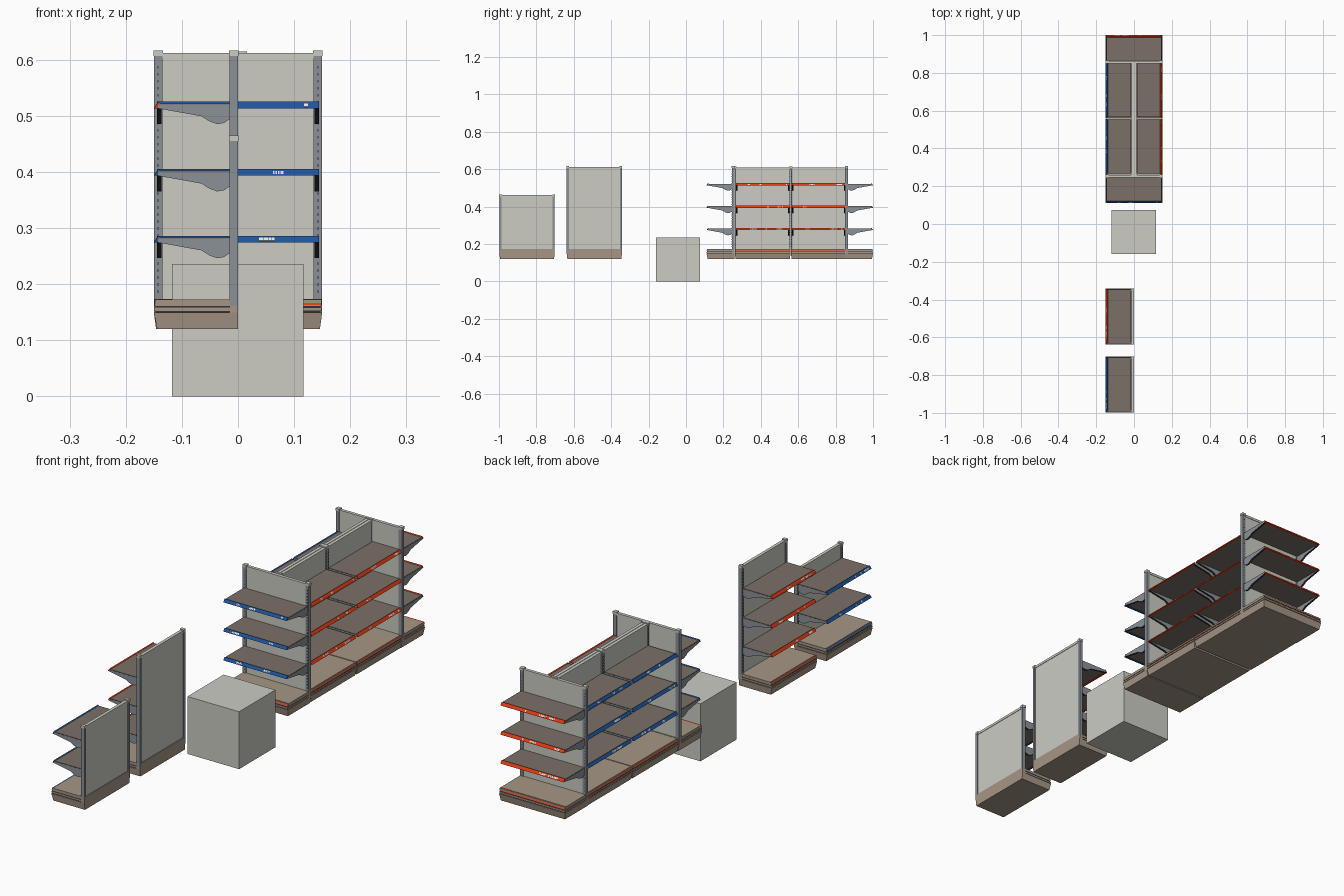
import bpy, bmesh, math, random
from mathutils import Matrix, Vector

if "Cube" in bpy.data.objects:
    bpy.data.objects.remove(bpy.data.objects["Cube"])

random.seed(4)


def material(name, r, g, b):
    lin = [(c / 255 / 12.92) if c < 10 else ((c / 255 + 0.055) / 1.055) ** 2.4 for c in (r, g, b)]
    m = bpy.data.materials.new(name)
    m.diffuse_color = (*lin, 1)
    m.use_nodes = True
    m.node_tree.nodes["Principled BSDF"].inputs["Base Color"].default_value = m.diffuse_color
    return m


PANEL = material("light_grey_panel", 204, 204, 196)
POST = material("blue_grey_metal", 139, 145, 151)
SHELF = material("brown_grey_shelf", 122, 112, 103)
TAN = material("tan_base", 166, 150, 134)
DARK = material("dark_metal", 50, 50, 50)
RED = material("red_strip", 226, 58, 20)
BLUE = material("blue_strip", 30, 84, 156)
WHITE = material("white_tag", 235, 235, 230)


class Part:
    """Collects boxes and prisms of one part into one object."""

    def __init__(self, name, *mats):
        self.name, self.mats, self.bm = name, mats, bmesh.new()

    def box(self, x0, x1, y0, y1, z0, z1):
        self.prism([(y0, z0), (y1, z0), (y1, z1), (y0, z1)], x0, x1)

    def prism(self, profile, x0, x1, side=0):
        # (y, z) profile extruded along x; caps use slot 0, rim uses slot "side"
        a = [self.bm.verts.new((x0, y, z)) for y, z in profile]
        b = [self.bm.verts.new((x1, y, z)) for y, z in profile]
        self.bm.faces.new(a)
        self.bm.faces.new(b[::-1])
        n = len(a)
        for i in range(n):
            j = (i + 1) % n
            self.bm.faces.new((a[j], a[i], b[i], b[j])).material_index = side

    def finish(self, matrix=Matrix()):
        bmesh.ops.recalc_face_normals(self.bm, faces=self.bm.faces)
        me = bpy.data.meshes.new(self.name)
        self.bm.to_mesh(me)
        self.bm.free()
        for m in self.mats:
            me.materials.append(m)
        ob = bpy.data.objects.new(self.name, me)
        ob.matrix_world = matrix
        bpy.context.collection.objects.link(ob)


D, T = 0.135, 0.015           # shelf depth, back thickness
Z0, ZB = 0.12, 0.172          # underside and top of base


def bay(name, x, y, angle, w, top, heights, strip_mat, base_mat, pw):
    """One shelf bay: local x is width, local +y points out from the back panel."""
    mtx = Matrix.Translation((x, y, 0)) @ Matrix.Rotation(angle, 4, 'Z')
    h = w / 2

    # back panel with top rail
    p = Part(name + "_back_panel", PANEL)
    p.box(-h + pw, h - pw, -0.012, -0.003, ZB, top - 0.012)
    p.box(-h + pw, h - pw, -0.014, -0.001, top - 0.014, top - 0.004)
    p.finish(mtx)

    # uprights, caps and slots
    posts = Part(name + "_posts", POST)
    caps = Part(name + "_post_caps", PANEL)
    slots = Part(name + "_post_slots", DARK)
    for s in (-1, 1):
        a, b = sorted((s * h, s * (h - pw)))
        posts.box(a, b, -T, 0, ZB - 0.01, top - 0.008)
        caps.box(a - 0.001, b + 0.001, -T - 0.001, 0.001, top - 0.01, top)
        c, z = (a + b) / 2, ZB + 0.012
        while z < top - 0.02:
            slots.box(c - 0.001, c + 0.001, -0.001, 0.0004, z, z + 0.005)
            z += 0.0125
    for part in (posts, caps, slots):
        part.finish(mtx)

    # tapered plinth
    p = Part(name + "_plinth", TAN)
    p.box(-h, h, -T, D, Z0, 0.149)
    for v in p.bm.verts:
        if v.co.z < 0.13:
            v.co.x *= 1 - 0.004 / h
            if v.co.y > 0:
                v.co.y -= 0.006
    p.box(-h, h, -T, 0, 0.149, ZB)
    p.finish(mtx)

    # base deck: tan slabs around a dark recessed core
    e = h - 0.001
    p = Part(name + "_deck_core", DARK)
    p.box(-e + 0.002, e - 0.002, 0, D - 0.003, 0.148, 0.165)
    p.finish(mtx)
    p = Part(name + "_deck", TAN)
    p.box(-e, e, 0, D, 0.152, 0.158)
    p.box(-e, e, 0, D - 0.002, 0.161, ZB)
    p.finish(mtx)
    p = Part(name + "_base_strip", base_mat)
    p.prism([(D - 0.008, ZB), (D - 0.006, ZB + 0.001), (D, 0.163), (D - 0.004, 0.162)], -e, e)
    p.finish(mtx)

    # shelves, price strips, tags and brackets
    e = h - 0.006
    shelves = Part(name + "_shelves", SHELF)
    strips = Part(name + "_price_strips", strip_mat)
    tags = Part(name + "_price_tags", WHITE)
    brackets = Part(name + "_brackets", POST, DARK)
    for z in heights:
        shelves.box(-e, e, 0, 0.128, z - 0.007, z)
        strips.prism([(0.123, z), (0.127, z + 0.003), (D, z - 0.009), (0.128, z - 0.009)], -e, e)
        for _ in range(3):
            # short rows of tags lying on the sloped strip face
            tx = random.uniform(-e + 0.01, e - 0.05)
            for _ in range(random.randint(1, 5)):
                tw = random.choice((0.003, 0.005, 0.007))
                y1, z1, y2, z2 = 0.1293, z - 0.0005, 0.1331, z - 0.0061
                n = (0.0006, 0.0004)
                tags.prism([(y1, z1), (y2, z2), (y2 + n[0], z2 + n[1]), (y1 + n[0], z1 + n[1])], tx, tx + tw)
                tx += tw + 0.0015
        outline = [(0, -0.002), (0.126, -0.002), (0.128, -0.009), (0.10, -0.014), (0.05, -0.023),
                   (0.036, -0.032), (0.022, -0.037), (0.01, -0.035), (0, -0.028)]
        prof = [(py, z + pz) for py, pz in outline]
        for s in (-1, 1):
            a, b = sorted((s * (e + 0.0006), s * (e - 0.0075)))
            brackets.prism(prof, a, b, side=1)
    for part in (shelves, strips, tags, brackets):
        part.finish(mtx)


H = (0.522, 0.402, 0.283)
Q = math.pi / 2

# two single-sided units facing -x
bay("low_unit", -T, -0.85, Q, 0.296, 0.465, H[1:], BLUE, BLUE, 0.012)
bay("tall_unit", -T, -0.49, Q, 0.296, 0.616, H, RED, RED, 0.012)

# double-sided island: two bays on each side
for i, cy in enumerate((0.41, 0.71)):
    bay(f"island_left_{i + 1}", -T, cy, Q, 0.298, 0.614, H, BLUE, RED, 0.0075)
    bay(f"island_right_{i + 1}", T, cy, -Q, 0.298, 0.614, H, RED, RED, 0.0075)

# end units closing the island
bay("front_end", 0, 0.245, math.pi, 0.30, 0.616, H, BLUE, RED, 0.015)
bay("back_end", 0, 0.865, 0, 0.30, 0.616, H, RED, RED, 0.015)

# plain cube
cube = Part("display_cube", PANEL)
cube.box(-0.118, 0.117, -0.16, 0.075, 0, 0.236)
cube.finish()
